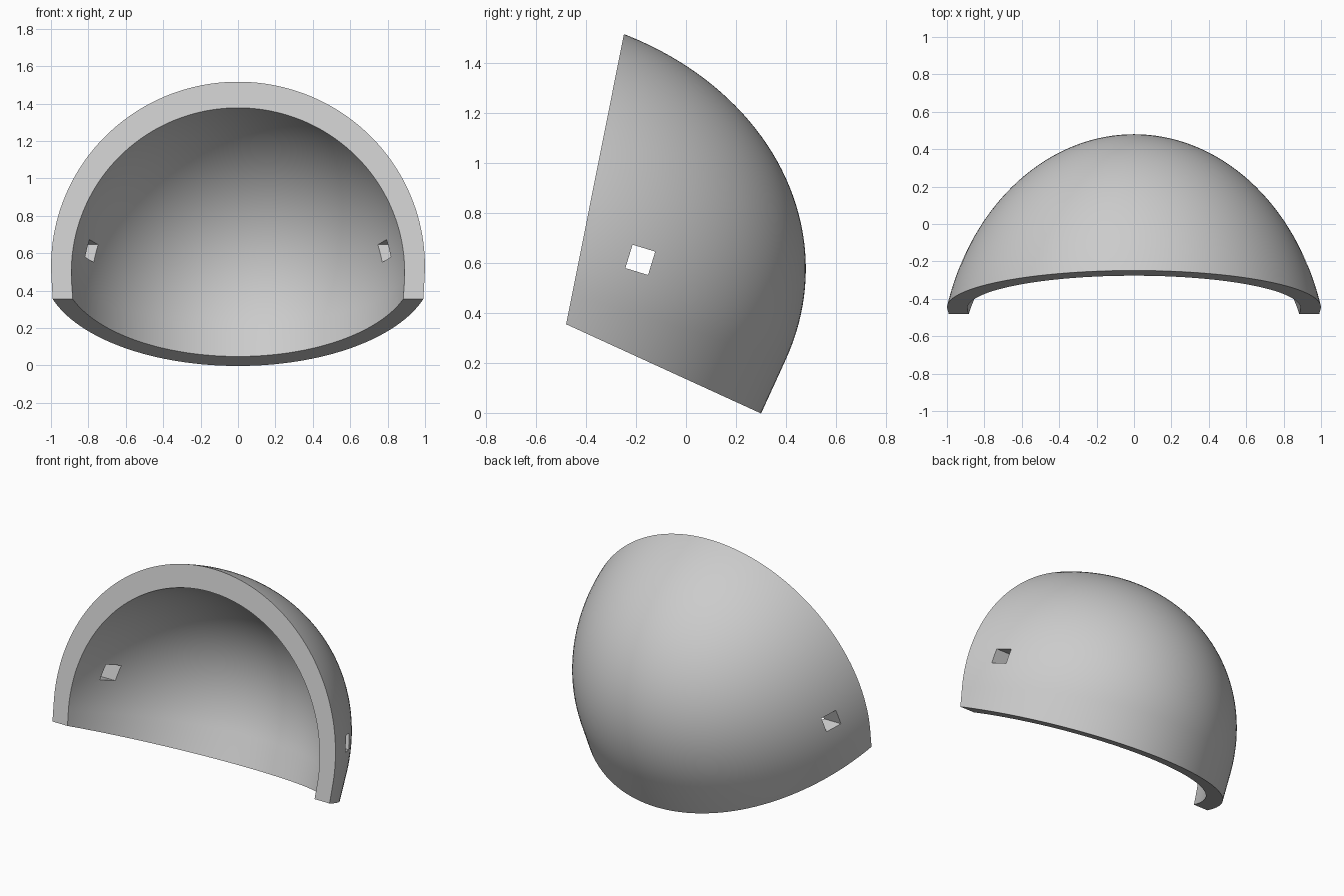
import bpy, bmesh, math
from mathutils import Matrix, Vector

if "Cube" in bpy.data.objects:
    bpy.data.objects.remove(bpy.data.objects["Cube"])

TILT = math.radians(-24.6)                       # slope of the lower rim
UP = Vector((0, -math.sin(TILT), math.cos(TILT)))  # direction the skirt runs along
SEGMENTS, RINGS = 160, 44

grey = bpy.data.materials.new("light_grey")
grey.diffuse_color = (0.6, 0.6, 0.6, 1)
grey.use_nodes = True
grey.node_tree.nodes["Principled BSDF"].inputs["Base Color"].default_value = grey.diffuse_color


def add_wall(bm, centre, radius, depth):
    """Upper half of a deep ellipsoid, with a skirt leaving it tangentially; returns the lower loop."""
    pole = Vector((0, UP.y / depth, UP.z / radius)).normalized()
    side = Vector((1, 0, 0))
    fore = pole.cross(side)

    def place(p):
        return Vector((p.x * radius, p.y * depth, p.z * radius)) + centre

    loops = []
    for i in range(RINGS):
        a = i / RINGS * math.pi / 2
        loops.append([bm.verts.new(place((side * math.cos(t) + fore * math.sin(t)) * math.cos(a)
                                         + pole * math.sin(a)))
                      for t in (2 * math.pi * k / SEGMENTS for k in range(SEGMENTS))])
    # Skirt drops along the tilted axis to a level below the lower cut
    skirt = [bm.verts.new(v.co - UP * (v.co.dot(UP) + 1.0)) for v in loops[0]]
    loops.insert(0, skirt)
    for low, high in zip(loops, loops[1:]):
        for k in range(SEGMENTS):
            n = (k + 1) % SEGMENTS
            bm.faces.new((low[k], low[n], high[n], high[k]))
    tip = bm.verts.new(place(pole))
    for k in range(SEGMENTS):
        bm.faces.new((loops[-1][k], loops[-1][(k + 1) % SEGMENTS], tip))
    return skirt


def add_box(name, centre, size, angle):
    """Cutter box turned about x."""
    bm = bmesh.new()
    bmesh.ops.create_cube(bm, size=1, matrix=Matrix.Translation(centre)
                          @ Matrix.Rotation(angle, 4, 'X') @ Matrix.Diagonal((*size, 1)))
    mesh = bpy.data.meshes.new(name)
    bm.to_mesh(mesh)
    bm.free()
    mesh.materials.append(grey)
    ob = bpy.data.objects.new(name, mesh)
    ob.hide_render = True
    bpy.context.collection.objects.link(ob)
    return ob


# Thick dome shell: outer wall, inner wall and the faces joining them
bm = bmesh.new()
outer = add_wall(bm, Vector((0, -0.797, 0.577)), 1.041, 1.277)
inner = add_wall(bm, Vector((0, -0.797, 0.545)), 0.937, 1.136)
for k in range(SEGMENTS):
    n = (k + 1) % SEGMENTS
    bm.faces.new((outer[k], outer[n], inner[n], inner[k]))
bmesh.ops.recalc_face_normals(bm, faces=bm.faces)
mesh = bpy.data.meshes.new("dome_shell")
bm.to_mesh(mesh)
bm.free()
mesh.materials.append(grey)
shell = bpy.data.objects.new("dome_shell", mesh)
bpy.context.collection.objects.link(shell)

# Slanted front opening
low, high = Vector((0, -0.48, 0.355)), Vector((0, -0.249, 1.515))
lean = -math.atan2(high.y - low.y, high.z - low.z)
back = Vector((0, math.cos(lean), math.sin(lean)))
front_cutter = add_box("front_cutter", (low + high) / 2 - back * 2, (4, 4, 8), lean)

# Sloping lower rim
base_cutter = add_box("base_cutter", low - UP * 1.5, (4, 8, 3), TILT)

# Square hole running through both sides
hole_cutter = add_box("side_hole_cutter", Vector((0, -0.183, 0.613)),
                      (3, 0.095, 0.098), math.radians(-17))

bpy.context.view_layer.objects.active = shell
shell.select_set(True)
for cutter in (front_cutter, base_cutter, hole_cutter):
    mod = shell.modifiers.new(cutter.name, 'BOOLEAN')
    mod.operation = 'DIFFERENCE'
    mod.solver = 'EXACT'
    mod.object = cutter
    bpy.ops.object.modifier_apply(modifier=mod.name)
    bpy.data.objects.remove(cutter)

bpy.ops.object.shade_smooth_by_angle(angle=math.radians(30))
